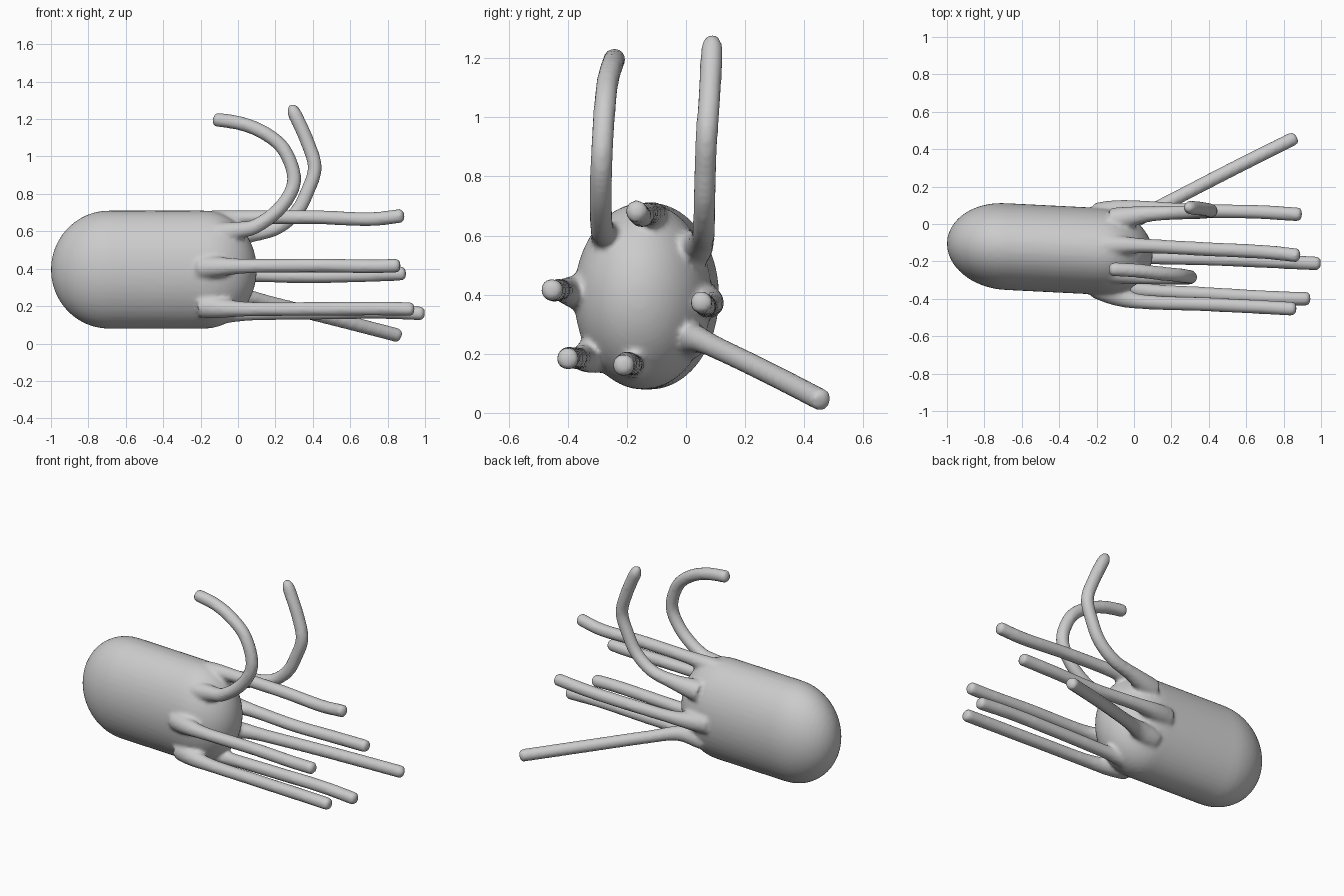
import bpy, bmesh, math
from mathutils import Vector

if "Cube" in bpy.data.objects:
    bpy.data.objects.remove(bpy.data.objects["Cube"])

bm = bmesh.new()

# Capsule mantle: rings swept along x, oval in section, drifting slightly in y
SEG = 48
stations = []
for i in range(1, 13):                      # rounded rear
    a = i / 12 * math.pi / 2
    stations.append((-0.69 - 0.31 * math.cos(a), math.sin(a)))
for i in range(0, 12):                      # rounded mouth end
    a = i / 12 * math.pi / 2
    stations.append((-0.18 + 0.28 * math.sin(a), math.cos(a)))


def centre_y(x):
    return -0.12 - 0.05 * (x + 0.7)


rings = []
for x, s in stations:
    ring = []
    for k in range(SEG):
        t = 2 * math.pi * k / SEG
        ring.append(bm.verts.new((x, centre_y(x) + 0.232 * s * math.cos(t),
                                  0.395 + 0.316 * s * math.sin(t))))
    rings.append(ring)
rear = bm.verts.new((-1.0, centre_y(-1), 0.395))
nose = bm.verts.new((0.1, centre_y(0.1), 0.395))
for r0, r1 in zip(rings, rings[1:]):
    for k in range(SEG):
        n = (k + 1) % SEG
        bm.faces.new((r0[k], r0[n], r1[n], r1[k]))
for k in range(SEG):
    n = (k + 1) % SEG
    bm.faces.new((rear, rings[0][n], rings[0][k]))
    bm.faces.new((nose, rings[-1][k], rings[-1][n]))


# Tentacle: smooth path through points, flared root, rounded tip
def tentacle(points, radius=0.038, flare=1.7, tip=0.02, sides=16):
    p = [Vector(q) for q in points]
    p = [2 * p[0] - p[1]] + p + [2 * p[-1] - p[-2]]
    path = []
    for i in range(1, len(p) - 2):
        a, b, c, d = p[i - 1:i + 3]
        for j in range(12):
            t = j / 12
            path.append(0.5 * (2 * b + (c - a) * t + (2 * a - 5 * b + 4 * c - d) * t * t
                               + (3 * b - a - 3 * c + d) * t ** 3))
    end, direction = p[-2], (p[-2] - p[-3]).normalized()
    path = [q for q in path if (q - end).length > tip + 0.005]
    radii, travelled = [], 0.0
    for i, q in enumerate(path):
        travelled += (q - path[i - 1]).length if i else 0
        radii.append(radius * (1 + (flare - 1) * math.exp(-(travelled / 0.16) ** 2)))
    for k in range(5):
        a = k / 5 * math.pi / 2
        path.append(end - direction * tip * (1 - math.sin(a)))
        radii.append(radius * math.cos(a))
    loops, side = [], None
    for i, q in enumerate(path):
        tangent = (path[min(i + 1, len(path) - 1)] - path[max(i - 1, 0)]).normalized()
        side = side or Vector((0, 1, 0))
        side = (side - tangent * side.dot(tangent)).normalized()
        up = tangent.cross(side)
        loops.append([bm.verts.new(q + radii[i] * (side * math.cos(2 * math.pi * k / sides)
                      + up * math.sin(2 * math.pi * k / sides))) for k in range(sides)])
    for l0, l1 in zip(loops, loops[1:]):
        for k in range(sides):
            n = (k + 1) % sides
            bm.faces.new((l0[k], l0[n], l1[n], l1[k]))
    bm.faces.new(loops[0][::-1])
    bm.faces.new(loops[-1])


# Five straight trailing tentacles
tentacle([(-0.20, -0.12, 0.64), (0.0, -0.115, 0.67), (0.4, -0.135, 0.675), (0.7, -0.15, 0.665), (0.89, -0.17, 0.685)])
tentacle([(-0.20, 0.05, 0.38), (0.0, 0.085, 0.37), (0.35, 0.07, 0.36), (0.65, 0.065, 0.365), (0.90, 0.05, 0.375)])
tentacle([(-0.20, -0.335, 0.405), (0.0, -0.41, 0.413), (0.4, -0.43, 0.417), (0.7, -0.445, 0.413), (0.87, -0.455, 0.417)])
tentacle([(-0.20, -0.30, 0.20), (0.0, -0.35, 0.185), (0.4, -0.375, 0.185), (0.75, -0.395, 0.187), (0.945, -0.40, 0.183)])
tentacle([(-0.20, -0.16, 0.15), (0.0, -0.175, 0.16), (0.4, -0.185, 0.165), (0.75, -0.20, 0.17), (1.0, -0.212, 0.16)])
# One splayed down and outward
tentacle([(-0.14, 0.0, 0.24), (0.02, 0.035, 0.25), (0.2, 0.125, 0.21), (0.5, 0.28, 0.135), (0.87, 0.465, 0.04)])
# Two curling upward
tentacle([(-0.16, -0.25, 0.58), (0.0, -0.275, 0.605), (0.1, -0.285, 0.63), (0.23, -0.288, 0.73), (0.30, -0.285, 0.87),
          (0.25, -0.275, 1.03), (0.15, -0.265, 1.12), (0.02, -0.25, 1.175), (-0.135, -0.24, 1.20)])
tentacle([(-0.12, 0.02, 0.55), (0.05, 0.05, 0.58), (0.20, 0.06, 0.615), (0.31, 0.062, 0.70), (0.37, 0.065, 0.81),
          (0.41, 0.07, 0.94), (0.37, 0.08, 1.08), (0.28, 0.09, 1.28)], tip=0.065)

bmesh.ops.recalc_face_normals(bm, faces=bm.faces)
mesh = bpy.data.meshes.new("squid_body")
bm.to_mesh(mesh)
bm.free()
body = bpy.data.objects.new("squid_body", mesh)
bpy.context.collection.objects.link(body)

# Fuse everything into one skin and soften the joints
remesh = body.modifiers.new("fuse", 'REMESH')
remesh.mode = 'VOXEL'
remesh.voxel_size = 0.012
remesh.use_smooth_shade = True
soft = body.modifiers.new("soften", 'SMOOTH')
soft.factor = 0.5
soft.iterations = 5
